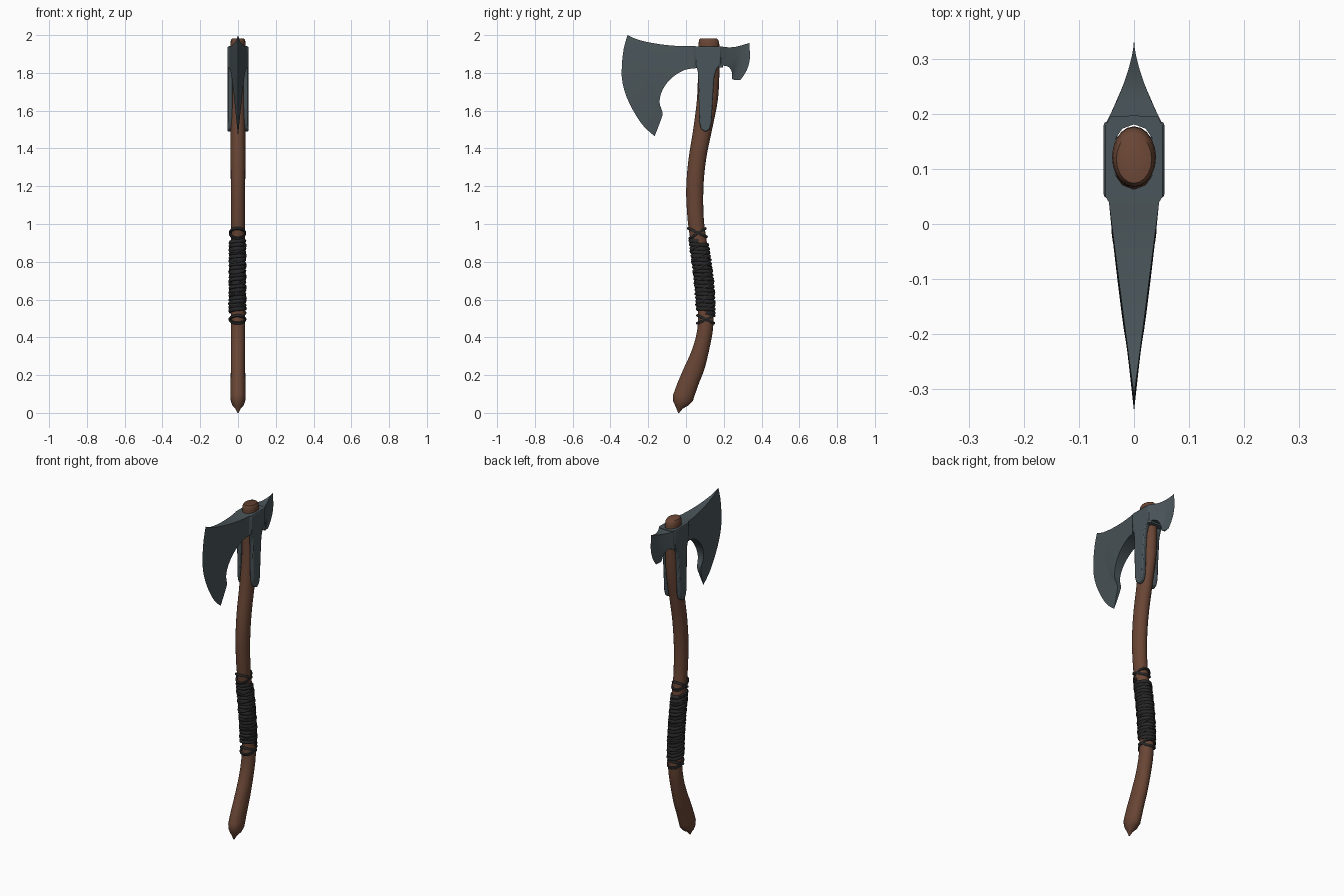
import bpy, bmesh, math
from mathutils import Vector

if "Cube" in bpy.data.objects:
    bpy.data.objects.remove(bpy.data.objects["Cube"])


def material(name, rgb):
    m = bpy.data.materials.new(name)
    m.diffuse_color = (*rgb, 1)
    m.use_nodes = True
    m.node_tree.nodes["Principled BSDF"].inputs["Base Color"].default_value = m.diffuse_color
    return m


WOOD = material("wood", (0.14, 0.06, 0.035))
STEEL = material("steel", (0.068, 0.09, 0.1))
CORD = material("cord", (0.02, 0.02, 0.021))


def finish(ob, mat, angle=40):
    ob.data.materials.append(mat)
    bpy.ops.object.select_all(action='DESELECT')
    bpy.context.view_layer.objects.active = ob
    ob.select_set(True)
    bpy.ops.object.shade_smooth_by_angle(angle=math.radians(angle))
    return ob


def make_mesh(name, verts, faces, mat, angle=40):
    me = bpy.data.meshes.new(name)
    me.from_pydata(verts, [], faces)
    bm = bmesh.new()
    bm.from_mesh(me)
    bmesh.ops.remove_doubles(bm, verts=bm.verts, dist=1e-5)
    bmesh.ops.recalc_face_normals(bm, faces=bm.faces)
    bm.to_mesh(me)
    bm.free()
    ob = bpy.data.objects.new(name, me)
    bpy.context.collection.objects.link(ob)
    return finish(ob, mat, angle)


def smooth(pts, steps=6):
    """Catmull-Rom curve through points of any dimension."""
    p = [Vector(q) for q in pts]
    p = [2 * p[0] - p[1]] + p + [2 * p[-1] - p[-2]]
    out = []
    for a, b, c, d in zip(p, p[1:], p[2:], p[3:]):
        for i in range(steps):
            t = i / steps
            out.append(0.5 * (2 * b + (c - a) * t + (2 * a - 5 * b + 4 * c - d) * t * t
                              + (3 * b - a - 3 * c + d) * t ** 3))
    return out + [p[-2]]


def resample(pts, n):
    """n + 1 points evenly spaced along the smoothed curve."""
    c = smooth(pts)
    acc = [0]
    for a, b in zip(c, c[1:]):
        acc.append(acc[-1] + (b - a).length)
    out, k = [], 0
    for i in range(n + 1):
        s = acc[-1] * i / n
        while k < len(c) - 2 and acc[k + 1] < s:
            k += 1
        out.append(c[k].lerp(c[k + 1], min(1, (s - acc[k]) / (acc[k + 1] - acc[k]))))
    return out


# Handle: curved shaft lofted through oval sections (z, y min, y max, x radius)
body = smooth([(.09, -.07, .045, .041), (.153, -.047, .067, .04), (.233, -.013, .098, .038),
               (.34, .034, .124, .038), (.444, .06, .143, .038), (.55, .062, .146, .037),
               (.71, .05, .137, .036), (.92, .022, .108, .036), (1.03, .008, .094, .037),
               (1.185, .001, .092, .038), (1.34, .013, .106, .039), (1.5, .038, .138, .039),
               (1.66, .058, .169, .04), (1.82, .064, .177, .04), (1.955, .067, .176, .04)], 4)
sections = ([(0, -.042, -.036, .003), (.022, -.05, -.018, .014), (.04, -.058, .014, .03),
             (.062, -.068, .036, .038)] + [tuple(v) for v in body]
            + [(1.972, .068, .172, .038), (1.982, .074, .162, .032)])
N = 20
ANG = [2 * math.pi * i / N for i in range(N)]
verts = [(r * math.cos(a), (y0 + y1) / 2 + (y1 - y0) / 2 * math.sin(a), z)
         for z, y0, y1, r in sections for a in ANG]
faces = [(k * N + i, k * N + (i + 1) % N, (k + 1) * N + (i + 1) % N, (k + 1) * N + i)
         for k in range(len(sections) - 1) for i in range(N)]
faces += [tuple(range(N)), tuple(range(len(verts) - N, len(verts)))]
make_mesh("handle", verts, faces, WOOD, 50)


def section_at(z):
    for a, b in zip(sections, sections[1:]):
        if a[0] <= z <= b[0]:
            return Vector(a).lerp(Vector(b), (z - a[0]) / (b[0] - a[0]))


# Grip cords: coils following the handle surface
def cord(name, z0, z1, turns, tilt, phase, radius, gap=.004):
    cu = bpy.data.curves.new(name, 'CURVE')
    cu.dimensions = '3D'
    cu.bevel_depth = radius
    cu.bevel_resolution = 1
    cu.use_fill_caps = True
    n = int(24 * turns)
    sp = cu.splines.new('POLY')
    sp.points.add(n)
    for i, p in enumerate(sp.points):
        a = 2 * math.pi * turns * i / n
        z = z0 + (z1 - z0) * i / n + tilt * math.sin(a + phase)
        _, y0, y1, r = section_at(z)
        p.co = (-.003 + (r + gap) * math.cos(a),
                (y0 + y1) / 2 + ((y1 - y0) / 2 + gap) * math.sin(a), z, 1)
    ob = bpy.data.objects.new(name, cu)
    bpy.context.collection.objects.link(ob)
    bpy.ops.object.select_all(action='DESELECT')
    bpy.context.view_layer.objects.active = ob
    ob.select_set(True)
    bpy.ops.object.convert(target='MESH')
    finish(bpy.context.object, CORD, 60)


cord("grip_wrap", .53, .91, 19, -.006, 0, .0115, .0)
cord("grip_cross_wrap", .55, .89, 6, .02, 0, .007, .006)
for i, (z, t) in enumerate([(.495, .02), (.495, -.02), (.95, .026), (.955, -.022)]):
    cord(f"grip_tie_{i + 1}", z, z, 1, t, 0, .008, .002)


# Blade wings: patch between top, bottom and cutting edge, thinning to the edge
def wing(name, top, bottom, edge, half, power, nu=28, nv=16):
    T, B, E = resample(top, nu), resample(bottom, nu), resample(edge, nv)
    verts, faces = [], []
    for side in (1, -1):
        for i in range(nu + 1):
            u = i / nu
            for j in range(nv + 1):
                v = j / nv
                p = T[i].lerp(B[i], v) + u ** 2 * (E[j] - T[-1].lerp(B[-1], v))
                verts.append((side * half * (1 - u) ** power, p.x, p.y))
    w = nv + 1
    off = w * (nu + 1)
    for i in range(nu):
        for j in range(nv):
            q = [i * w + j, i * w + j + 1, (i + 1) * w + j + 1, (i + 1) * w + j]
            faces += [q, [k + off for k in reversed(q)]]
        for j in (0, nv):
            a, b = i * w + j, (i + 1) * w + j
            faces.append([a, b, b + off, a + off])
    make_mesh(name, verts, faces, STEEL, 35)


wing("axe_blade",
     [(.05, 1.942), (-.035, 1.942), (-.14, 1.952), (-.245, 1.973), (-.31, 2.0)],
     [(.055, 1.825), (-.008, 1.815), (-.077, 1.772), (-.124, 1.71), (-.14, 1.645),
      (-.124, 1.587), (-.135, 1.545), (-.166, 1.465)],
     [(-.31, 2.0), (-.33, 1.926), (-.34, 1.83), (-.335, 1.74), (-.298, 1.635),
      (-.23, 1.524), (-.166, 1.465)], .047, 1.0)
wing("rear_blade",
     [(.185, 1.937), (.256, 1.937), (.335, 1.958)],
     [(.185, 1.84), (.224, 1.832), (.243, 1.803), (.245, 1.767), (.288, 1.762)],
     [(.335, 1.958), (.338, 1.873), (.32, 1.81), (.288, 1.762)], .05, 1.6, 18, 10)

# Socket: chamfered collar with an oval eye
outer = [(.052, .115), (.052, .178), (.043, .195), (0, .197), (-.043, .195), (-.052, .178),
         (-.052, .115), (-.052, .05), (-.044, .037), (0, .036), (.044, .037), (.052, .05)]
n = len(outer)
eye = [(.042 * math.cos(2 * math.pi * i / n), .122 + .059 * math.sin(2 * math.pi * i / n))
       for i in range(n)]
verts = [(x, y, z) for ring, z in ((outer, 1.828), (outer, 1.94), (eye, 1.94), (eye, 1.828))
         for x, y in ring]
faces = [(k * n + i, k * n + (i + 1) % n, (k + 1) % 4 * n + (i + 1) % n, (k + 1) % 4 * n + i)
         for k in range(4) for i in range(n)]
make_mesh("head_socket", verts, faces, STEEL, 30)

# Langets: side straps running down the handle from the socket
outline = [(.047, 1.94), (.052, 1.84), (.062, 1.81), (.066, 1.75), (.068, 1.62), (.07, 1.54),
           (.08, 1.502), (.103, 1.487), (.126, 1.502), (.136, 1.54), (.141, 1.65),
           (.15, 1.78), (.162, 1.82), (.184, 1.845), (.186, 1.94)]
n = len(outline)
for side, label in ((1, "right"), (-1, "left")):
    verts = [(side * x, y, z) for x in (.03, .055) for y, z in outline]
    faces = [tuple(range(n)), tuple(range(n, 2 * n))]
    faces += [(i, (i + 1) % n, n + (i + 1) % n, n + i) for i in range(n)]
    ob = make_mesh(f"langet_{label}", verts, faces, STEEL, 40)
    bev = ob.modifiers.new("soft_edge", 'BEVEL')
    bev.width = .006
    bev.segments = 2
